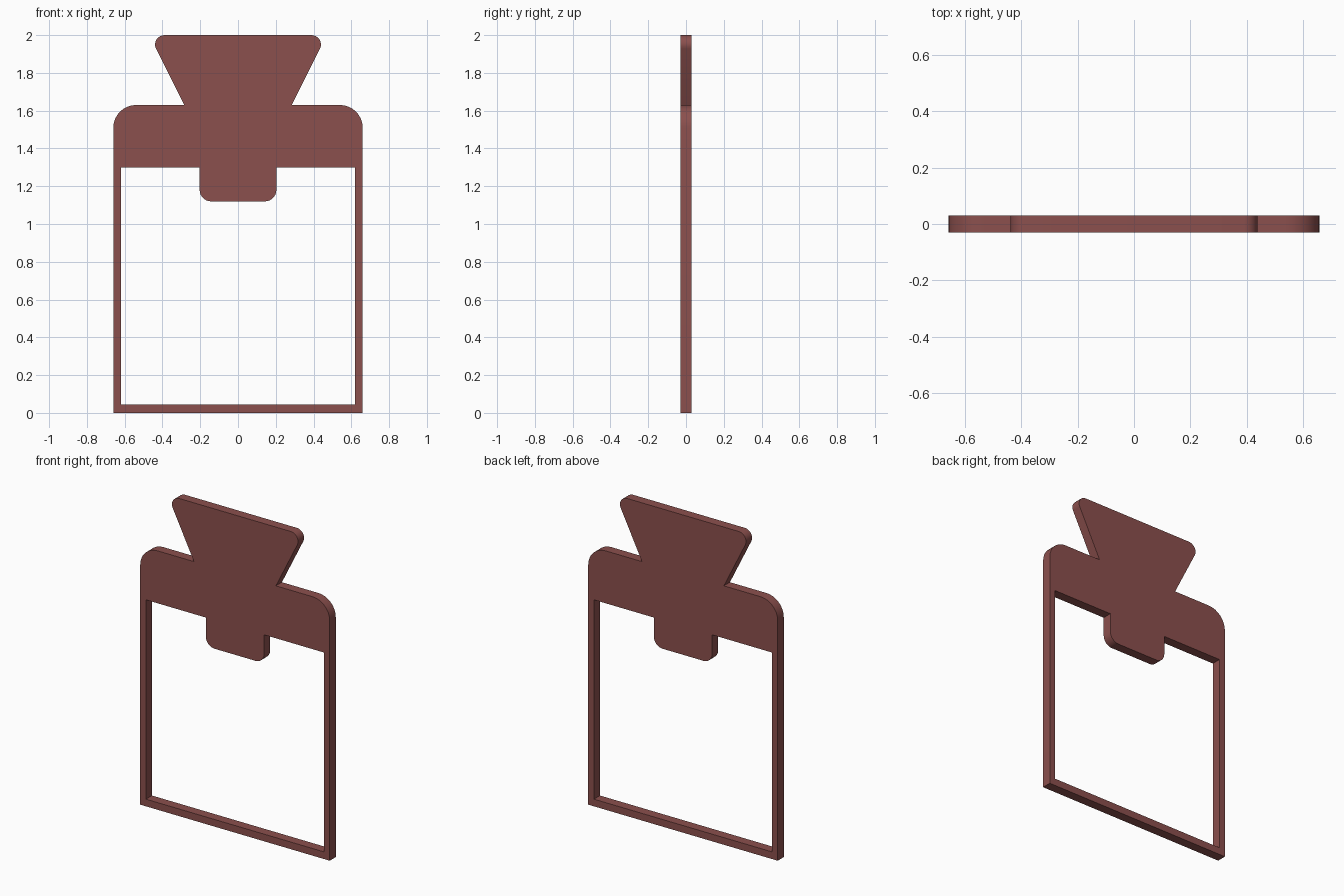
import bpy, bmesh, math
from mathutils import Vector, Matrix

if "Cube" in bpy.data.objects:
    bpy.data.objects.remove(bpy.data.objects["Cube"])

THICK = 0.06
SEGS = 8


def rounded(points):
    """Full outline from the right half (x, z, corner radius), mirrored about x = 0."""
    pts = points + [(-x, z, r) for x, z, r in reversed(points)]
    out = []
    for i, (x, z, r) in enumerate(pts):
        p = Vector((x, z))
        if r == 0:
            out.append(p)
            continue
        a = (Vector(pts[i - 1][:2]) - p).normalized()
        b = (Vector(pts[(i + 1) % len(pts)][:2]) - p).normalized()
        half = a.angle(b) / 2
        centre = p + (a + b).normalized() * (r / math.sin(half))
        t = r / math.tan(half)
        start, end = p + a * t - centre, p + b * t - centre
        sweep = start.angle_signed(end)
        for k in range(SEGS + 1):
            out.append(centre + Matrix.Rotation(-sweep * k / SEGS, 2) @ start)
    return out


def plate(name, outlines, colour):
    """Flat plate from outlines; inner outlines become holes."""
    curve = bpy.data.curves.new(name + "_profile", 'CURVE')
    curve.dimensions = '2D'
    curve.fill_mode = 'BOTH'
    curve.extrude = THICK / 2
    for pts in outlines:
        s = curve.splines.new('POLY')
        s.points.add(len(pts) - 1)
        for sp, p in zip(s.points, pts):
            sp.co = (p.x, p.y, 0, 1)
        s.use_cyclic_u = True
    tmp = bpy.data.objects.new(name + "_profile", curve)
    mesh = bpy.data.meshes.new_from_object(tmp)
    bpy.data.objects.remove(tmp)
    bm = bmesh.new()
    bm.from_mesh(mesh)
    bmesh.ops.transform(bm, matrix=Matrix.Rotation(math.pi / 2, 4, 'X'), verts=bm.verts)
    bmesh.ops.remove_doubles(bm, verts=bm.verts, dist=1e-4)
    bmesh.ops.recalc_face_normals(bm, faces=bm.faces)
    bm.to_mesh(mesh)
    bm.free()
    mesh.name = name
    obj = bpy.data.objects.new(name, mesh)
    bpy.context.collection.objects.link(obj)
    mat = bpy.data.materials.new(name + "_colour")
    mat.diffuse_color = colour
    mat.use_nodes = True
    mat.node_tree.nodes["Principled BSDF"].inputs["Base Color"].default_value = mat.diffuse_color
    mesh.materials.clear()
    mesh.materials.append(mat)
    bpy.context.view_layer.objects.active = obj
    obj.select_set(True)
    bpy.ops.object.shade_smooth_by_angle(angle=math.radians(30))
    return obj


# Outer silhouette: square base, rounded shoulders, flared top
outer = rounded([(0.66, 0, 0), (0.66, 1.63, 0.12), (0.285, 1.63, 0), (0.47, 2.0, 0.05)])

# Window opening, with the rounded tab hanging into its top edge
window = rounded([(0.62, 0.045, 0), (0.62, 1.30, 0), (0.203, 1.30, 0), (0.203, 1.12, 0.06)])

plate("tag_frame", [outer, window], (0.26, 0.08, 0.075, 1))
